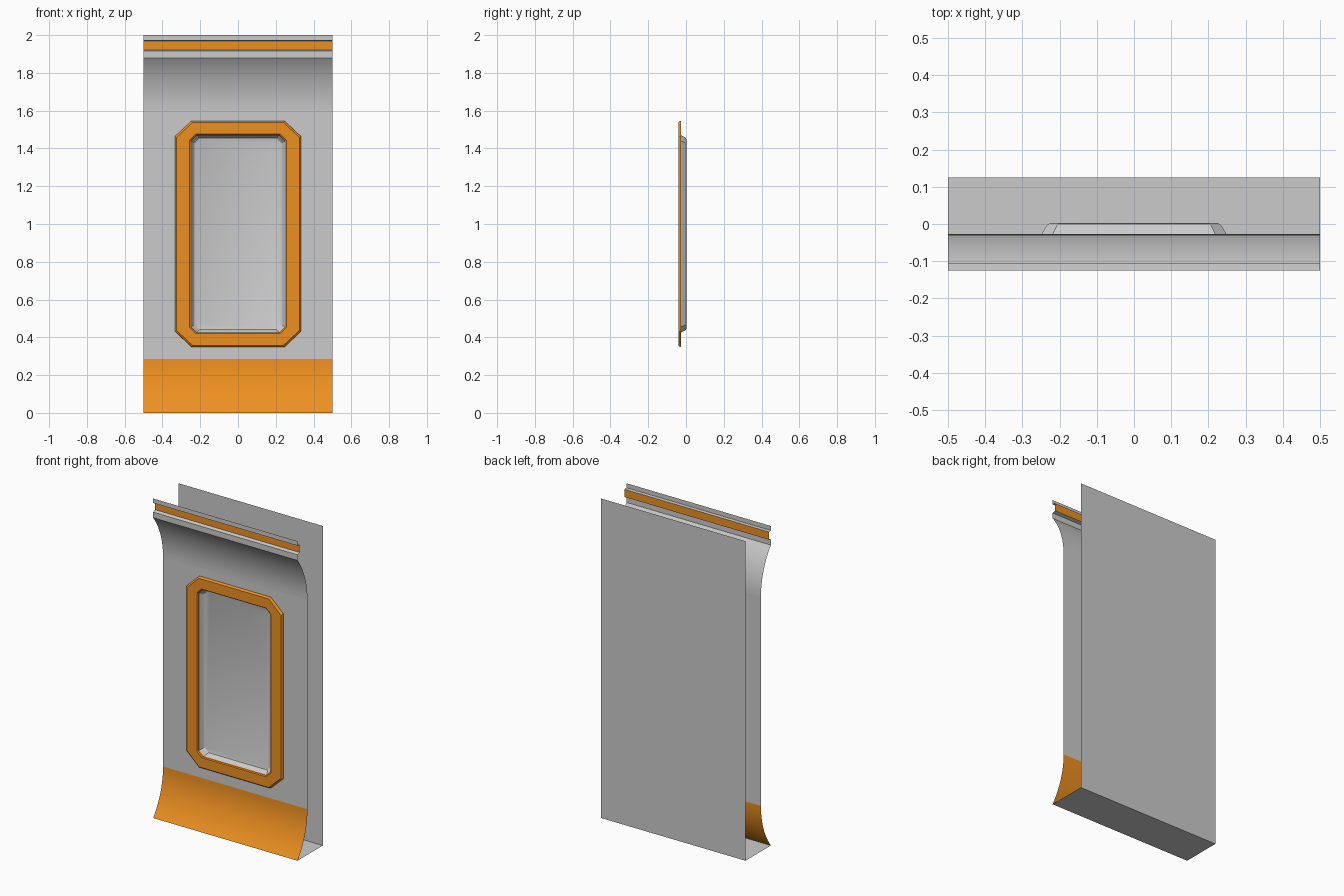
import bpy, math

if "Cube" in bpy.data.objects:
    bpy.data.objects.remove(bpy.data.objects["Cube"])

ORANGE = bpy.data.materials.new("orange_paint")
ORANGE.diffuse_color = (0.85, 0.28, 0.015, 1)
ORANGE.use_nodes = True
ORANGE.node_tree.nodes["Principled BSDF"].inputs["Base Color"].default_value = ORANGE.diffuse_color

W, FRONT, SHEET, BACK = 0.5, -0.125, -0.027, 0.125   # half width and y planes
CURVE_H, TOP_Z = 0.285, 1.88                         # flare height, top of upper flare
MID_Z = 0.9475                                       # centre of the window


def make(name, verts, faces, mat=None):
    mesh = bpy.data.meshes.new(name)
    mesh.from_pydata(verts, [], faces)
    mesh.update()
    ob = bpy.data.objects.new(name, mesh)
    bpy.context.collection.objects.link(ob)
    if mat:
        mesh.materials.append(mat)
    bpy.ops.object.select_all(action='DESELECT')
    ob.select_set(True)
    bpy.context.view_layer.objects.active = ob
    bpy.ops.object.shade_smooth_by_angle(angle=math.radians(25))
    return ob


def strip(name, profile, mat=None):
    """Sweep a (y, z) profile across the full width."""
    verts = [(x, y, z) for y, z in profile for x in (-W, W)]
    faces = [(2*i, 2*i + 1, 2*i + 3, 2*i + 2) for i in range(len(profile) - 1)]
    return make(name, verts, faces, mat)


def octagon(hx, hz, cx, cz, y):
    """Chamfered rectangle, counter-clockwise seen from the front."""
    pts = [(hx, -hz + cz), (hx, hz - cz), (hx - cx, hz), (-hx + cx, hz),
           (-hx, hz - cz), (-hx, -hz + cz), (-hx + cx, -hz), (hx - cx, -hz)]
    return [(x, y, MID_Z + z) for x, z in pts]


def loft(name, rings, mat=None, cap=False):
    verts = [v for r in rings for v in r]
    faces = [(8*k + i, 8*k + (i+1) % 8, 8*k + 8 + (i+1) % 8, 8*k + 8 + i)
             for k in range(len(rings) - 1) for i in range(8)]
    if cap:
        faces.append(tuple(range(len(verts) - 8, len(verts))))
    return make(name, verts, faces, mat)


# Flare: circular arc tangent to the flat sheet, ending at the front plane
depth = SHEET - FRONT
R = (CURVE_H**2 + depth**2) / (2 * depth)
end = math.asin(CURVE_H / R)
arc = [(SHEET - R * (1 - math.cos(end * i / 12)), R * math.sin(end * i / 12))
       for i in range(13)]

# Back sheet with floor
strip("back_and_floor", [(BACK, 2), (BACK, 0), (FRONT, 0)])

# Flares above and below the flat sheet
flat_top = TOP_Z - CURVE_H
strip("lower_flare", [(y, CURVE_H - d) for y, d in reversed(arc)], ORANGE)
strip("upper_flare", [(y, flat_top + d) for y, d in arc])

# Top rail: two lips with a recessed stripe between them
strip("rail_lower_lip", [(FRONT, TOP_Z), (FRONT, 1.915), (-0.105, 1.922)])
strip("rail_stripe", [(-0.105, 1.922), (-0.105, 1.97)], ORANGE)
strip("rail_upper_lip", [(-0.105, 1.97), (FRONT, 1.972), (FRONT, 2)])

# Flat front sheet with an eight-sided opening
hole = octagon(0.248, 0.522, 0.03, 0.03, SHEET)
corners = [(W, SHEET, CURVE_H), (W, SHEET, flat_top),
           (-W, SHEET, flat_top), (-W, SHEET, CURVE_H)]
faces = []
for s in range(4):
    a, b, nxt = 2*s, 2*s + 1, (2*s + 2) % 8
    faces.append((8 + s, 8 + (s + 1) % 4, b, a))      # side
    faces.append((8 + (s + 1) % 4, nxt, b))           # corner
make("front_sheet", hole + corners, faces)

# Raised window frame with bevelled rims
loft("window_frame", [
    octagon(0.333, 0.598, 0.086, 0.081, SHEET),
    octagon(0.331, 0.596, 0.086, 0.081, -0.035),
    octagon(0.325, 0.590, 0.084, 0.079, -0.041),
    octagon(0.256, 0.528, 0.032, 0.032, -0.041),
    octagon(0.250, 0.523, 0.030, 0.030, -0.036),
    octagon(0.248, 0.522, 0.030, 0.030, SHEET)], ORANGE)

# Shallow recessed tray behind the frame
loft("window_tray", [
    octagon(0.248, 0.522, 0.030, 0.030, SHEET),
    octagon(0.236, 0.512, 0.028, 0.028, -0.006),
    octagon(0.230, 0.507, 0.026, 0.026, 0.000),
    octagon(0.222, 0.499, 0.024, 0.024, 0.003)], cap=True)
